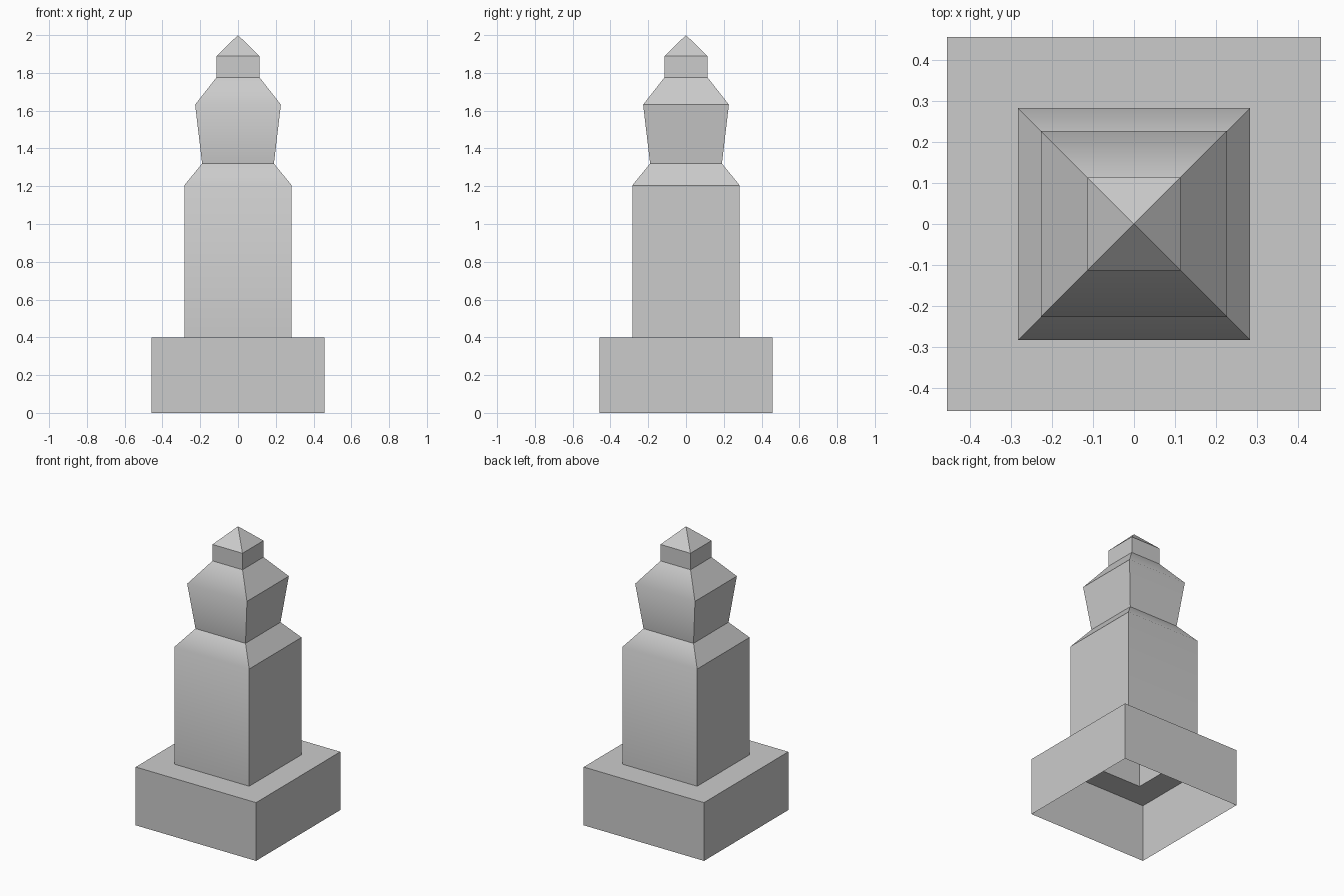
import bpy
import bmesh

cube = bpy.data.objects.get("Cube")
if cube:
    bpy.data.objects.remove(cube, do_unlink=True)

# Single stone colour
stone = bpy.data.materials.new("stone grey")
stone.use_nodes = True
colour = (0.6, 0.6, 0.6, 1)
stone.diffuse_color = colour
stone.node_tree.nodes["Principled BSDF"].inputs["Base Color"].default_value = colour


def square_shell(name, profile, soft=False):
    """Open square shell through (half width, height) rings; zero width is a point."""
    bm = bmesh.new()
    rings = []
    for half, z in profile:
        if half == 0:
            rings.append([bm.verts.new((0, 0, z))] * 4)
        else:
            corners = ((-1, -1), (1, -1), (1, 1), (-1, 1))
            rings.append([bm.verts.new((x * half, y * half, z)) for x, y in corners])
    for low, high in zip(rings, rings[1:]):
        for i in range(4):
            j = (i + 1) % 4
            quad = dict.fromkeys((low[i], low[j], high[j], high[i]))
            face = bm.faces.new(list(quad))
            # Front and back walls bend softly, the other two stay flat
            face.smooth = soft and i % 2 == 0
    mesh = bpy.data.meshes.new(name)
    bm.to_mesh(mesh)
    bm.free()
    mesh.materials.append(stone)
    obj = bpy.data.objects.new(name, mesh)
    bpy.context.collection.objects.link(obj)
    return obj


# Hollow plinth, open below and through to the column
square_shell("base_plinth", [(0.457, 0), (0.457, 0.4), (0.284, 0.4)])
# Column with sloped shoulders
square_shell("column", [(0.284, 0.4), (0.284, 1.205), (0.19, 1.32)], soft=True)
# Flared block narrowing to the neck
square_shell("flared_block", [(0.19, 1.32), (0.227, 1.632), (0.114, 1.776)], soft=True)
# Small block with pyramid tip
square_shell("pyramid_cap", [(0.114, 1.776), (0.114, 1.889), (0, 2)])
